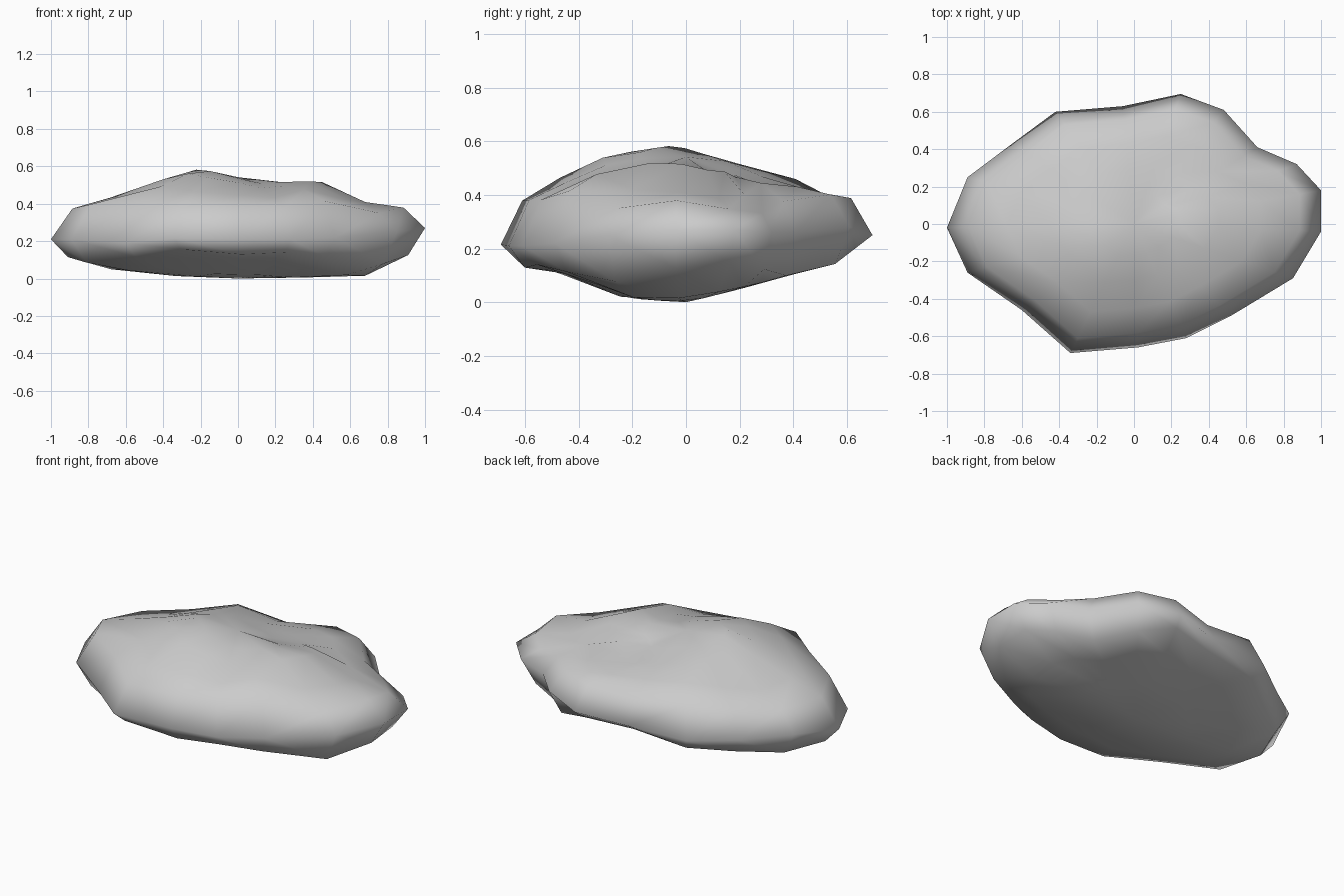
import bpy
import bmesh
import math

if "Cube" in bpy.data.objects:
    bpy.data.objects.remove(bpy.data.objects["Cube"])

# Widest outline of the boulder, counter-clockwise
OUTLINE = [(1.0, -0.04, .27), (1.0, 0.18, .27), (0.87, 0.32, .26), (0.66, 0.41, .26),
           (0.48, 0.61, .28), (0.25, 0.695, .25), (-0.06, 0.63, .225), (-0.42, 0.60, .22),
           (-0.65, 0.43, .22), (-0.89, 0.25, .25), (-1.0, -0.02, .21), (-0.89, -0.26, .21),
           (-0.60, -0.46, .19), (-0.34, -0.69, .215), (0.02, -0.66, .21),
           (0.28, -0.61, .21), (0.52, -0.49, .22), (0.85, -0.29, .25)]

# Crest and underside profiles along x and along y
TOP_X = [(-1, .21), (-.87, .40), (-.55, .465), (-.3, .585), (-.1, .58), (.15, .51),
         (.42, .54), (.67, .43), (.9, .39), (1, .27)]
TOP_Y = [(-.69, .22), (-.6, .40), (-.32, .54), (-.08, .585), (-.02, .58), (.25, .5),
         (.48, .445), (.6, .39), (.7, .26)]
LOW_X = [(-1, .21), (-.97, .14), (-.78, .06), (-.3, .01), (0, 0), (.67, .01),
         (.94, .14), (1, .27)]
LOW_Y = [(-.69, .22), (-.6, .12), (-.43, .095), (-.28, .025), (-.15, 0), (.03, 0),
         (.4, .1), (.58, .145), (.7, .26)]

# Local swellings and hollows: x, y, height change, radius
TOP_BUMPS = [(.25, .60, .065, .16), (.70, -.30, -.045, .27), (-.06, .57, -.04, .17),
             (.78, .29, -.015, .15)]
LOW_BUMPS = [(-.05, .57, .04, .2), (.27, -.52, .025, .25)]


def sample(profile, v):
    for (a, za), (b, zb) in zip(profile, profile[1:]):
        if v <= b:
            return za + (zb - za) * max(0, v - a) / (b - a)
    return profile[-1][1]


def bumps(table, x, y):
    return sum(h * math.exp(-((x - bx) ** 2 + (y - by) ** 2) / (r * r))
               for bx, by, h, r in table)


def top_height(x, y):
    return sample(TOP_X, x) * sample(TOP_Y, y) / 0.585 + bumps(TOP_BUMPS, x, y)


def low_height(x, y):
    depth = (0.3 - sample(LOW_X, x)) * (0.3 - sample(LOW_Y, y)) / 0.3
    return 0.3 - depth + bumps(LOW_BUMPS, x, y)


def bridge(bm, a, b):
    n = len(a)
    for i in range(n):
        bm.faces.new((a[i], a[(i + 1) % n], b[(i + 1) % n], b[i]))


bm = bmesh.new()
rim = [bm.verts.new(p) for p in OUTLINE]

# Upper and lower shells: shrinking rings closed by a fan
for height, scales in ((top_height, (.885, .68, .45, .25)), (low_height, (.91, .68, .37))):
    last = rim
    for s in scales:
        ring = [bm.verts.new((x * s, y * s, height(x * s, y * s))) for x, y, z in OUTLINE]
        bridge(bm, last, ring)
        last = ring
    centre = bm.verts.new((0, 0, height(0, 0)))
    for i in range(len(last)):
        bm.faces.new((last[i], last[(i + 1) % len(last)], centre))

bmesh.ops.recalc_face_normals(bm, faces=bm.faces)
for f in bm.faces:
    f.smooth = True

mesh = bpy.data.meshes.new("boulder")
bm.to_mesh(mesh)
bm.free()

stone = bpy.data.materials.new("grey stone")
stone.diffuse_color = (0.6, 0.6, 0.6, 1)
stone.use_nodes = True
stone.node_tree.nodes["Principled BSDF"].inputs["Base Color"].default_value = stone.diffuse_color
mesh.materials.append(stone)
boulder = bpy.data.objects.new("boulder", mesh)
bpy.context.collection.objects.link(boulder)
